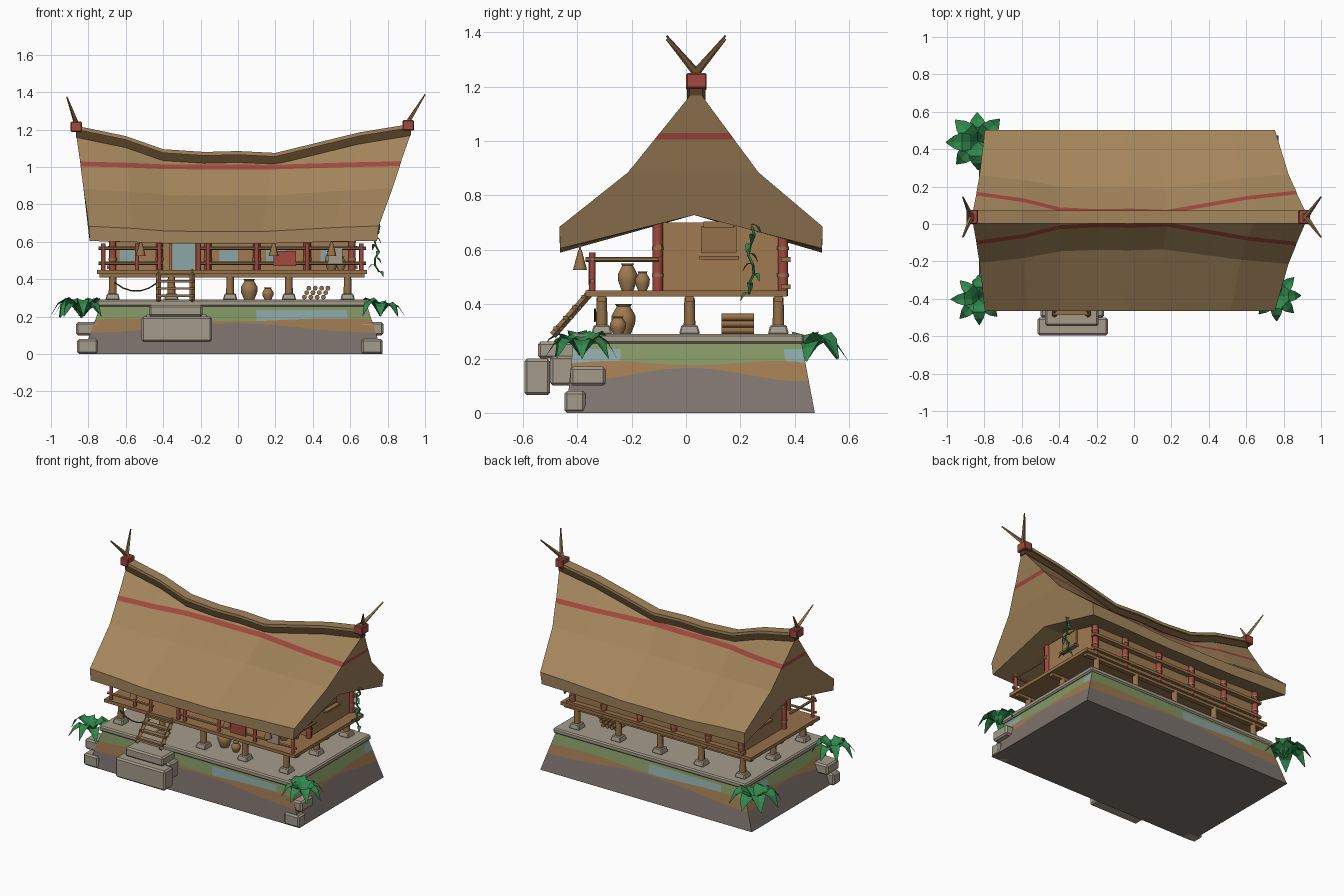
import bpy, bmesh, math, random
from mathutils import Vector, Matrix

if "Cube" in bpy.data.objects:
    bpy.data.objects.remove(bpy.data.objects["Cube"])
random.seed(4)


def material(name, r, g, b):
    m = bpy.data.materials.new(name)
    m.use_nodes = True
    col = [(c / 255) ** 2.2 for c in (r, g, b)] + [1]
    m.diffuse_color = col
    m.node_tree.nodes["Principled BSDF"].inputs["Base Color"].default_value = col
    return m


thatch = material("thatch", 162, 132, 92)
dark = material("dark_thatch", 84, 66, 44)
wood = material("wood", 148, 113, 74)
red = material("red_paint", 160, 74, 64)
stone = material("stone", 163, 154, 138)
rock = material("dark_rock", 125, 115, 110)
soil = material("soil", 158, 121, 82)
moss = material("moss", 130, 150, 100)
blue = material("pale_blue", 138, 166, 163)
leaf = material("leaf", 52, 135, 78)


def finish(name, bm, *mats, bevel=0, smooth=False):
    bmesh.ops.recalc_face_normals(bm, faces=bm.faces)
    me = bpy.data.meshes.new(name)
    bm.to_mesh(me)
    bm.free()
    ob = bpy.data.objects.new(name, me)
    bpy.context.collection.objects.link(ob)
    for m in mats:
        me.materials.append(m)
    if bevel:
        mod = ob.modifiers.new("bevel", "BEVEL")
        mod.width, mod.segments = bevel, 1
    if smooth:
        bpy.context.view_layer.objects.active = ob
        ob.select_set(True)
        bpy.ops.object.shade_smooth_by_angle(angle=math.radians(50))
        ob.select_set(False)
    return ob


def box(bm, x0, x1, y0, y1, z0, z1):
    mat = Matrix.Translation(((x0 + x1) / 2, (y0 + y1) / 2, (z0 + z1) / 2)) @ Matrix.Diagonal((x1 - x0, y1 - y0, z1 - z0, 1))
    bmesh.ops.create_cube(bm, size=1, matrix=mat)


def boxes(name, mat, items, bevel=0):
    bm = bmesh.new()
    for it in items:
        box(bm, *it)
    return finish(name, bm, mat, bevel=bevel)


def rod(bm, a, b, r0, r1=None, n=8):
    a, b = Vector(a), Vector(b)
    d = b - a
    rot = d.to_track_quat("Z", "Y").to_matrix().to_4x4()
    bmesh.ops.create_cone(bm, cap_ends=True, segments=n, radius1=r0, radius2=r0 if r1 is None else r1,
                          depth=d.length, matrix=Matrix.Translation((a + b) / 2) @ rot)


def rods(name, mat, items, n=8):
    bm = bmesh.new()
    for it in items:
        rod(bm, *it, n=n)
    return finish(name, bm, mat, smooth=n > 5)


# Layered ground block: four walls with wavy strata
LOW, HIGH = (-0.83, 0.773, -0.44, 0.474), (-0.735, 0.69, -0.415, 0.425)
bm = bmesh.new()
N = 24
rings = []
for k in range(4):
    for j in range(N):
        t = j / N
        u, v = [(t, 0), (1, t), (1 - t, 1), (0, 1 - t)][k]
        w = math.sin(math.pi * t) ** 2
        ring = []
        for z in (0, 0.115 + 0.05 * w, 0.183 + 0.008 * math.sin(9 * t), 0.235, 0.26):
            e = [a + (b - a) * z / 0.26 for a, b in zip(LOW, HIGH)]
            ring.append(bm.verts.new((e[0] + (e[1] - e[0]) * u, e[2] + (e[3] - e[2]) * v, z)))
        rings.append(ring)
total = len(rings)
for i in range(total):
    a, b = rings[i], rings[(i + 1) % total]
    for r in range(4):
        f = bm.faces.new((a[r], b[r], b[r + 1], a[r + 1]))
        f.material_index = min(r, 2)
        c = f.calc_center_median()
        side = i // N
        wet = (0.07 < c.x < 0.58, c.y < -0.23 or c.y > 0.35, -0.6 < c.x < -0.05, c.y > 0.2)[side]
        if r == 2 and wet:
            f.material_index = 3
bm.faces.new([r[0] for r in rings])
bm.faces.new([r[-1] for r in rings])
finish("ground_block", bm, rock, soil, moss, blue)
boxes("paving_slab", stone, [(-0.755, 0.705, -0.43, 0.435, 0.255, 0.29)], 0.008)

# Stone steps and corner boulders
boxes("stone_steps", stone, [(-0.515, -0.14, -0.595, -0.5, 0.065, 0.2), (-0.5, -0.16, -0.5, -0.4, 0.1, 0.21),
                             (-0.475, -0.19, -0.545, -0.4, 0.2, 0.262)], 0.01)
corner = []
for x0, x1 in ((-0.86, -0.75), (0.66, 0.773)):
    corner += [(x0, x1, -0.447, -0.37, 0, 0.08), (x0 - 0.005, x1 + 0.005, -0.425, -0.295, 0.1, 0.17)]
boxes("corner_stones", stone, corner, 0.01)

# Stilts on stone pads
post_x = [-0.67 + 0.314 * i for i in range(5)]
post_y = (-0.31, 0.013, 0.34)
grid = [(x, y) for x in post_x for y in post_y]
rods("stilts", wood, [((x, y, 0.3), (x, y, 0.425), 0.022, 0.019) for x, y in grid])
bm = bmesh.new()
for x, y in grid:
    bmesh.ops.create_cone(bm, cap_ends=True, segments=4, radius1=0.055, radius2=0.042, depth=0.035,
                          matrix=Matrix.Translation((x, y, 0.306)) @ Matrix.Rotation(math.pi / 4, 4, "Z"))
finish("stilt_pads", bm, stone, bevel=0.005)

# Deck, walls and columns
boxes("deck", wood, [(-0.755, 0.69, -0.37, 0.372, 0.428, 0.45)]
      + [(-0.74, 0.675, y - 0.015, y + 0.015, 0.41, 0.43) for y in post_y])
boxes("house_walls", soil, [(-0.665, 0.61, -0.095, 0.35, 0.45, 0.7)])
col_x = (-0.67, -0.42, -0.16, 0.10, 0.37, 0.61)
cols = [(x, y) for x in col_x for y in (-0.104, 0.357)]
rods("columns", red, [((x, y, 0.43), (x, y, 0.7), 0.019) for x, y in cols])
rods("column_bindings", wood, [((x, y, z), (x, y, z + 0.012), 0.022) for x, y in cols for z in (0.5, 0.6)])
boxes("wall_beams", wood, [(-0.7, 0.64, 0.35, 0.385, z, z + 0.018) for z in (0.455, 0.555)]
      + [(-0.69, 0.63, -0.108, -0.09, 0.6, 0.62)])

# Door, windows and shutters
boxes("door", blue, [(-0.35, -0.23, -0.1, -0.092, 0.45, 0.62)])
boxes("door_frame", wood, [(x - 0.008, x + 0.008, -0.108, -0.09, 0.45, 0.63) for x in (-0.36, -0.22)])
boxes("front_windows", blue, [(x - 0.05, x + 0.05, -0.1, -0.092, 0.49, 0.57) for x in (-0.58, -0.05, 0.2, 0.49)])
for s, x in ((1, 0.61), (-1, -0.665)):
    def out(a, b):
        return tuple(sorted((x + s * a, x + s * b)))
    boxes("side_shutter", wood, [out(0, 0.012) + (0.055, 0.185, 0.59, 0.685), out(0, 0.018) + (0.065, 0.175, 0.68, 0.705),
                                 out(0, 0.03) + (0.05, 0.195, 0.565, 0.577)])

# Veranda railing, with a gap at the ladder
rail_x = (-0.72, -0.54, -0.42, -0.21, -0.16, 0.10, 0.37, 0.66)
rods("rail_posts", red, [((x, -0.345, 0.44), (x, -0.345, 0.59), 0.012) for x in rail_x])
rails = []
for z in (0.485, 0.565):
    rails += [((-0.745, -0.345, z), (-0.4, -0.345, z), 0.009), ((-0.22, -0.345, z), (0.685, -0.345, z), 0.009)]
rails += [((x, -0.37, 0.565), (x, -0.1, 0.565), 0.009) for x in (-0.72, 0.66)]
rods("railings", wood, rails, 6)
boxes("red_cloth", red, [(0.19, 0.31, -0.359, -0.353, 0.47, 0.55)])
boxes("pale_cloth", stone, [(0.48, 0.56, -0.359, -0.353, 0.48, 0.57)])

# Ladder
bm = bmesh.new()
for x in (-0.425, -0.245):
    rod(bm, (x, -0.35, 0.445), (x, -0.49, 0.285), 0.014, n=4)
for i in range(4):
    y, z = -0.365 - 0.034 * i, 0.428 - 0.039 * i
    box(bm, -0.435, -0.235, y - 0.02, y + 0.015, z - 0.006, z + 0.006)
finish("ladder", bm, wood)

# Roof: cross-sections swept along the sagging ridge
ridge = [(-0.865, 1.17), (-0.6, 1.115), (-0.4, 1.045), (-0.18, 1.03), (0, 1.035), (0.2, 1.025), (0.65, 1.135), (0.925, 1.18)]
NOMINAL = (1.18, 1.02, 1.0, 0.88, 0.66, 0.63)
bm = bmesh.new()
sections = []
for x, zr in ridge:
    f = (x + 0.865) / 1.79
    sag = 1.18 - zr
    mid_off, mid_z = 0.24 - 0.5 * sag, 0.885 - 0.25 * sag
    band = 1.0 + 0.12 * (zr - 1.03)

    def slope(z):
        return 0.012 + (mid_off - 0.012) * (zr - z) / (zr - mid_z)
    prof = [(0.012, zr), (slope(band + 0.012), band + 0.012), (slope(band - 0.013), band - 0.013),
            (mid_off, mid_z), (0.484, 0.685 - 0.2 * sag), (0.482, 0.605 - 0.1 * sag)]
    front, back = [], []
    for (off, z), zn in zip(prof, NOMINAL):
        xl, xr = -0.865 + 0.13 * (1.18 - zn), 0.925 - 0.33 * (1.18 - zn)
        cy = 0.018 + 0.019 * (zn - 0.63) / 0.55
        px = xl + (xr - xl) * f
        front.append(bm.verts.new((px, cy - off, z)))
        back.append(bm.verts.new((px, cy + off, z)))
    under = bm.verts.new((px, 0.03, 0.728))
    sections.append(front + [under] + back[::-1])
for a, b in zip(sections, sections[1:]):
    for i in range(13):
        j = (i + 1) % 13
        face = bm.faces.new((a[i], a[j], b[j], b[i]))
        face.material_index = 1 if i in (1, 10) else 0
for s in (sections[0], sections[-1]):
    for i in range(3):
        face = bm.faces.new((s[i], s[i + 1], s[11 - i], s[12 - i]))
        face.material_index = 1 if i == 1 else 0
    bm.faces.new(s[3:10])
finish("thatched_roof", bm, thatch, red)


# Ridge cap layers
def ridge_strip(name, mat, half, z0, z1):
    bm = bmesh.new()
    loops = [[bm.verts.new((x, 0.037 + sy * half, z + dz)) for sy, dz in ((-1, z0), (1, z0), (1, z1), (-1, z1))]
             for x, z in ridge]
    for a, b in zip(loops, loops[1:]):
        for i in range(4):
            bm.faces.new((a[i], a[i - 1], b[i - 1], b[i]))
    bm.faces.new(loops[0])
    bm.faces.new(loops[-1])
    finish(name, bm, mat)


ridge_strip("ridge_binding", dark, 0.024, -0.012, 0.034)
ridge_strip("ridge_cap", thatch, 0.034, 0.03, 0.05)

# Ridge end blocks and crossed finials
for x, z, tip, top in ((-0.865, 1.215, -0.915, 1.375), (0.91, 1.222, 1.0, 1.387)):
    boxes("ridge_end_block", red, [(x - 0.03, x + 0.03, 0, 0.076, z - 0.028, z + 0.028)], 0.005)
    rods("crossed_finials", wood, [((x, 0.037 - s * 0.012, z + 0.02), (tip, 0.037 + s * 0.108, top), 0.015, 0.004)
                                   for s in (-1, 1)], 4)

# Hanging bells under the front eave
rods("hanging_bells", wood, [((x, -0.39, 0.525), (x, -0.39, 0.6), 0.026, 0.006) for x in (-0.52, 0.19, 0.5)]
     + [((x, -0.39, 0.6), (x, -0.39, 0.66), 0.004) for x in (-0.52, 0.19, 0.5)])

# Clay jars
PROFILE = ((0, 0), (0.6, 0), (0.95, 0.35), (1, 0.6), (0.65, 0.85), (0.55, 0.92), (0.7, 1), (0, 0.97))
for x, y, z, r, h in ((0.06, -0.23, 0.29, 0.045, 0.11), (0.16, -0.25, 0.29, 0.03, 0.065),
                      (0.5, -0.215, 0.45, 0.036, 0.1), (0.55, -0.16, 0.45, 0.027, 0.07)):
    bm = bmesh.new()
    vs = [bm.verts.new((x + r * pr, y, z + h * ph)) for pr, ph in PROFILE]
    edges = [bm.edges.new(p) for p in zip(vs, vs[1:])]
    bmesh.ops.spin(bm, geom=vs + edges, cent=(x, y, 0), axis=(0, 0, 1), angle=math.tau, steps=12)
    bmesh.ops.remove_doubles(bm, verts=bm.verts, dist=0.0005)
    finish("clay_jar", bm, soil, smooth=True)

# Log pile and slung rope
rods("log_pile", wood, [((0.355 + 0.034 * i + 0.012 * row, 0.13, 0.304 + 0.024 * row),
                         (0.355 + 0.034 * i + 0.012 * row, 0.25, 0.304 + 0.024 * row), 0.013)
                        for row in range(3) for i in range(4)])
rope = [(-0.66 + 0.046 * i, -0.335, 0.335 + 0.012 * (i - 2.5) ** 2 / 1.6) for i in range(6)]
rods("slung_rope", dark, [(a, b, 0.004) for a, b in zip(rope, rope[1:])], 5)


# Leafy plants at the corners
def blade(bm, base, ang, length, width, rise):
    d = Vector((math.cos(ang), math.sin(ang), 0))
    side = Vector((-d.y, d.x, 0))
    rows = []
    for i in range(5):
        t = i / 4
        c = Vector(base) + d * length * t + Vector((0, 0, rise * math.sin(math.pi * t * 0.9) - 0.03 * t * t))
        w = width * math.sin(math.pi * (0.1 + 0.88 * t))
        rows.append([bm.verts.new(c + side * w * s + Vector((0, 0, 0.25 * w * abs(s)))) for s in (-1, 0, 1)])
    for a, b in zip(rows, rows[1:]):
        for k in (0, 1):
            bm.faces.new((a[k], a[k + 1], b[k + 1], b[k]))


for x, y, z, size, width in ((0.76, -0.385, 0.21, 0.155, 0.035), (-0.83, -0.4, 0.21, 0.15, 0.035), (-0.835, 0.44, 0.2, 0.17, 0.05)):
    bm = bmesh.new()
    for i in range(8):
        blade(bm, (x, y, z), math.tau * i / 8 + 0.02, size * (1 if i == 4 else random.uniform(0.82, 1)),
              width, random.uniform(0.06, 0.1))
    finish("corner_plant", bm, leaf)

# Climbing vine on the left side
vine = [(0.74 + 0.015 * math.sin(2 * i), 0.24 + 0.012 * math.sin(1.7 * i), 0.69 - 0.036 * i) for i in range(8)]
bm = bmesh.new()
for a, b in zip(vine, vine[1:]):
    rod(bm, a, b, 0.005, n=5)
for i, p in enumerate(vine):
    blade(bm, p, 1.1 + 2.4 * i, 0.04, 0.012, 0.008)
finish("vine", bm, leaf)
